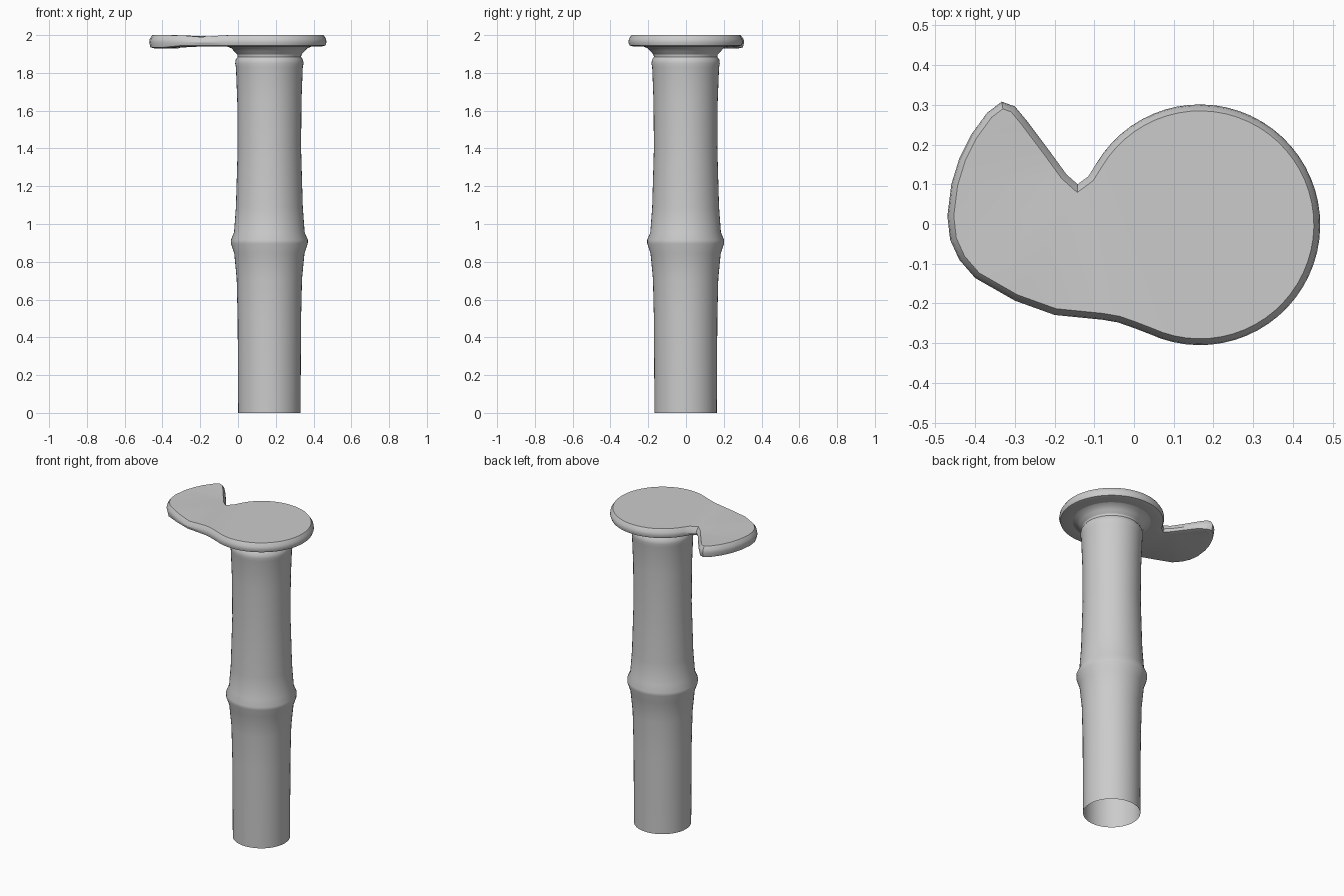
import bpy, bmesh, math
from mathutils import Vector

if "Cube" in bpy.data.objects:
    bpy.data.objects.remove(bpy.data.objects["Cube"])

CX, CY, SIDES = 0.166, -0.002, 48


def ring(bm, pts):
    return [bm.verts.new(p) for p in pts]


def bridge(bm, a, b):
    n = len(a)
    for i in range(n):
        j = (i + 1) % n
        bm.faces.new((a[i], a[j], b[j], b[i]))


def circle(r, z, n=SIDES):
    return [(CX + r * math.cos(2 * math.pi * i / n),
             CY + r * math.sin(2 * math.pi * i / n), z) for i in range(n)]


def loop_edges(bm, vs):
    return [bm.edges.get((v, vs[i - 1])) or bm.edges.new((v, vs[i - 1]))
            for i, v in enumerate(vs)]


def finish(bm, name):
    bmesh.ops.recalc_face_normals(bm, faces=bm.faces)
    me = bpy.data.meshes.new(name)
    bm.to_mesh(me)
    bm.free()
    ob = bpy.data.objects.new(name, me)
    bpy.context.collection.objects.link(ob)
    bpy.ops.object.select_all(action='DESELECT')
    ob.select_set(True)
    bpy.context.view_layer.objects.active = ob
    bpy.ops.object.shade_smooth_by_angle(angle=math.radians(30))
    return ob


# Column: open-bottomed lathed tube with a swollen joint and a flared neck
profile = [(0.165, 0), (0.168, 0.5), (0.173, 0.71), (0.186, 0.845),
           (0.203, 0.895), (0.204, 0.915), (0.187, 0.955), (0.177, 1.09),
           (0.168, 1.4), (0.170, 1.65), (0.177, 1.83), (0.181, 1.85),
           (0.178, 1.87), (0.168, 1.885), (0.17, 1.897), (0.187, 1.915),
           (0.2, 1.93), (0.225, 1.94)]
bm = bmesh.new()
rings = [ring(bm, circle(r, z)) for r, z in profile]
for a, b in zip(rings, rings[1:]):
    bridge(bm, a, b)
finish(bm, "column")

# Cap outline: round disc running into a fin-shaped tail (clockwise)
outline = []
for i in range(45):
    t = math.radians(149 - 264 * i / 44)
    outline.append(Vector((CX + 0.303 * math.cos(t), CY + 0.303 * math.sin(t))))
outline += [Vector(p) for p in (
    (0.0, -0.262), (-0.04, -0.248), (-0.08, -0.241), (-0.2, -0.229),
    (-0.3, -0.193), (-0.4, -0.136), (-0.44, -0.09), (-0.463, -0.04),
    (-0.47, 0.02), (-0.46, 0.1), (-0.44, 0.165), (-0.41, 0.225),
    (-0.37, 0.28), (-0.333, 0.308), (-0.3, 0.296), (-0.27, 0.26),
    (-0.21, 0.18), (-0.17, 0.125), (-0.142, 0.1), (-0.115, 0.12))]


def inset(pts, d):
    out = []
    for i, p in enumerate(pts):
        e1 = (p - pts[i - 1]).normalized()
        e2 = (pts[(i + 1) % len(pts)] - p).normalized()
        n1, n2 = Vector((e1.y, -e1.x)), Vector((e2.y, -e2.x))
        out.append(p + (n1 + n2) * d / (1 + max(n1.dot(n2), -0.3)))
    return out


# Cap: rounded rim, slightly thinner where the tail joins the disc
bm = bmesh.new()
rings = []
for d, z in ((0.026, 1.94), (0.006, 1.945), (0.0, 1.962), (0.003, 1.98), (0.016, 2.0)):
    pts = []
    for p in inset(outline, d):
        waist = math.exp(-((p.x + 0.19) / 0.08) ** 2)
        drop = 0.01 if p.x < -0.3 and z < 1.95 else 0
        pts.append((p.x, p.y, z - 0.01 * waist * (z > 1.97) - drop))
    rings.append(ring(bm, pts))
for a, b in zip(rings, rings[1:]):
    bridge(bm, a, b)
bmesh.ops.triangle_fill(bm, edges=loop_edges(bm, rings[-1]), use_beauty=True)
# Underside is left open over the hollow column
hole = ring(bm, circle(0.225, 1.94))
bmesh.ops.triangle_fill(bm, edges=loop_edges(bm, rings[0]) + loop_edges(bm, hole),
                        use_beauty=True)
finish(bm, "cap_with_tail")
